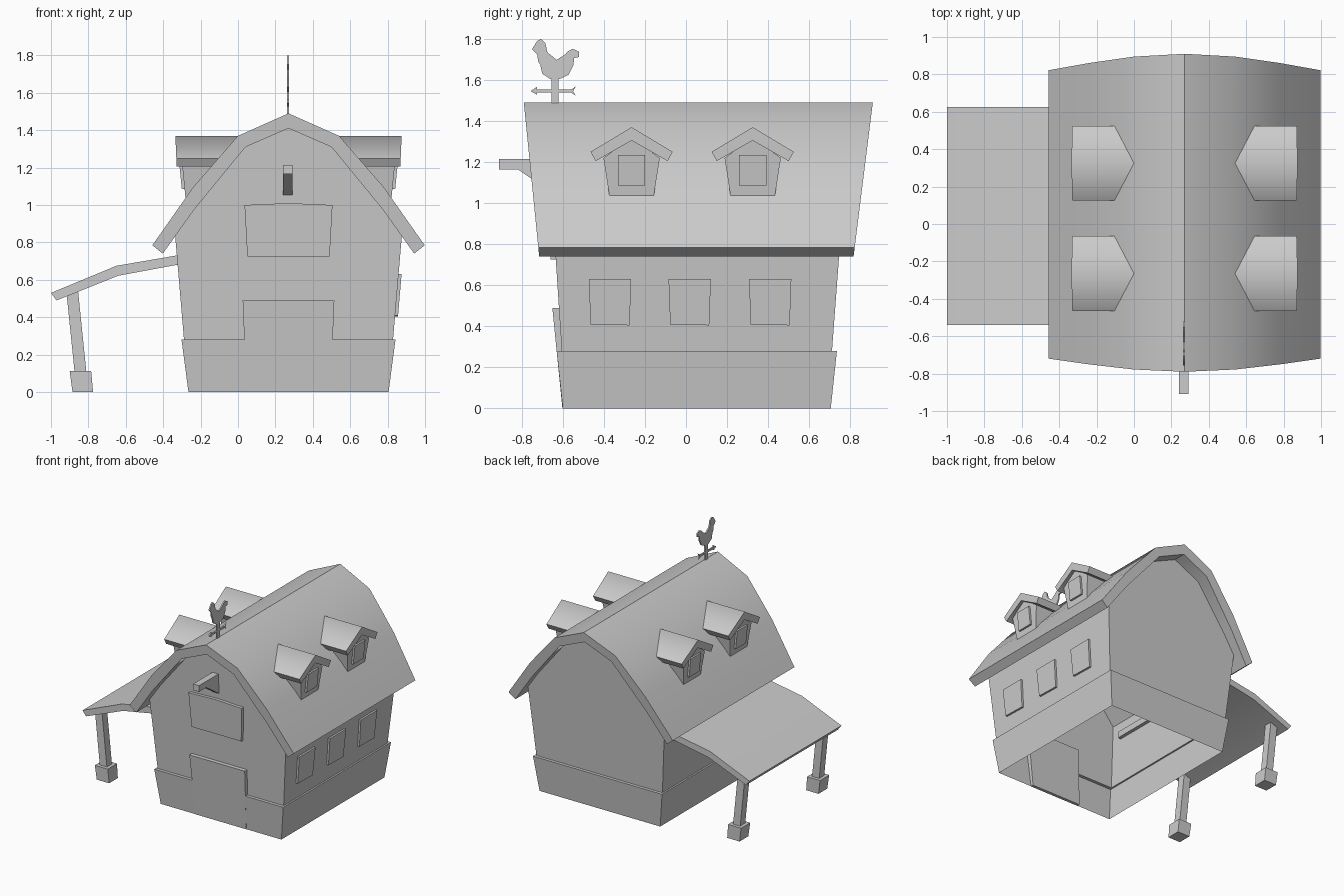
import bpy
import bmesh
from math import radians

cube = bpy.data.objects.get("Cube")
if cube:
    bpy.data.objects.remove(cube, do_unlink=True)

grey = bpy.data.materials.new("plain_grey")
grey.use_nodes = True
grey.diffuse_color = (0.6, 0.6, 0.6, 1)
grey.node_tree.nodes["Principled BSDF"].inputs["Base Color"].default_value = grey.diffuse_color

CX = 0.27  # centre line of the barn


def finish(name, bm, smooth_angle=30):
    """Turn a bmesh into a finished object."""
    bmesh.ops.recalc_face_normals(bm, faces=bm.faces)
    mesh = bpy.data.meshes.new(name)
    bm.to_mesh(mesh)
    bm.free()
    mesh.materials.append(grey)
    obj = bpy.data.objects.new(name, mesh)
    bpy.context.collection.objects.link(obj)
    bpy.ops.object.select_all(action="DESELECT")
    bpy.context.view_layer.objects.active = obj
    obj.select_set(True)
    bpy.ops.object.shade_smooth_by_angle(angle=radians(smooth_angle))
    return obj


def prism(name, outline, start, end, smooth_angle=30, open_last=False):
    """Join an outline mapped by start() to the same outline mapped by end()."""
    bm = bmesh.new()
    near = [bm.verts.new(start(a, b)) for a, b in outline]
    far = [bm.verts.new(end(a, b)) for a, b in outline]
    bm.faces.new(near)
    bm.faces.new(far)
    count = len(outline)
    for i in range(count - 1 if open_last else count):
        j = (i + 1) % count
        bm.faces.new((near[i], near[j], far[j], far[i]))
    return finish(name, bm, smooth_angle)


def loft(name, rings, capped=True):
    """Stack rectangular rings given as (z, x0, x1, y0, y1)."""
    bm = bmesh.new()
    loops = []
    for z, x0, x1, y0, y1 in rings:
        corners = ((x0, y0), (x1, y0), (x1, y1), (x0, y1))
        loops.append([bm.verts.new((x, y, z)) for x, y in corners])
    for low, high in zip(loops, loops[1:]):
        for i in range(4):
            j = (i + 1) % 4
            bm.faces.new((low[i], low[j], high[j], high[i]))
    if capped:
        bm.faces.new(loops[0])
        bm.faces.new(loops[-1])
    return finish(name, bm)


def mirrored(half):
    """Complete a half profile that runs from the outside to the centre."""
    return half + [(-a, b) for a, b in reversed(half) if a > 0]


# Leaning wall planes
def front_y(z):
    return -0.587 - 0.065 * z


def back_y(z):
    return 0.69 + 0.075 * z


def side_half(z):
    return 0.535 + 0.085 * z


# Barn walls with gables, open below
wall_half = [(side_half(0.28), 0.28), (side_half(0.84), 0.84), (0.51, 0.99), (0.24, 1.33), (0, 1.43)]
prism("barn_walls", mirrored(wall_half),
      lambda a, z: (CX + a, front_y(z), z),
      lambda a, z: (CX + a, back_y(z), z), open_last=True)

# Skirt around the foot, open below
loft("foundation_skirt", [
    (0, CX - 0.535, CX + 0.535, -0.6, 0.705),
    (0.28, CX - 0.572, CX + 0.572, -0.63, 0.735),
    (0.28, CX - side_half(0.28), CX + side_half(0.28), front_y(0.28), back_y(0.28)),
], capped=False)

# Curved barn roof shell with leaning ends
roof_top = mirrored([(0.728, 0.785), (0.51, 1.095), (0.27, 1.37), (0, 1.49)])
roof_under = mirrored([(0.672, 0.74), (0.507, 0.972), (0.23, 1.31), (0, 1.41)])


def roof_shell():
    bm = bmesh.new()

    def row(points, at_back):
        verts = []
        for a, z in points:
            drop = 1.49 - z
            y = 0.91 - 0.125 * drop if at_back else -0.79 + 0.1 * drop
            verts.append(bm.verts.new((CX + a, y, z)))
        return verts

    rows = [row(roof_top, False), row(roof_top, True), row(roof_under, True), row(roof_under, False)]
    for i, strip in enumerate(rows):
        other = rows[(i + 1) % 4]
        for k in range(len(strip) - 1):
            bm.faces.new((strip[k], strip[k + 1], other[k + 1], other[k]))
    for k in (0, -1):
        bm.faces.new([strip[k] for strip in rows])
    return finish("main_roof", bm)


roof_shell()

# Front doors
prism("barn_door", [(0.045, 0), (0.495, 0), (0.515, 0.49), (0.025, 0.49)],
      lambda x, z: (x, -0.602 - 0.1 * z, z),
      lambda x, z: (x, front_y(z) + 0.01, z))
prism("loft_door", [(0.05, 0.725), (0.49, 0.725), (0.505, 1.0), (CX, 1.01), (0.035, 1.0)],
      lambda x, z: (x, front_y(z) - 0.025, z),
      lambda x, z: (x, front_y(z) + 0.01, z))

# Hoist beam and its brace
loft("hoist_beam", [(z, 0.24, 0.292, -0.91, -0.64) for z in (1.165, 1.215)])
prism("hoist_brace", [(-0.82, 1.165), (-0.65, 1.05), (-0.65, 1.165)],
      lambda y, z: (0.24, y, z), lambda y, z: (0.292, y, z))

# Side windows
for i, y in enumerate((-0.37, 0.018, 0.41)):
    prism(f"side_window_{i + 1}",
          [(y - 0.095, 0.41), (y + 0.095, 0.405), (y + 0.103, 0.63), (y - 0.103, 0.63)],
          lambda a, z: (CX + side_half(z) + 0.016, a, z),
          lambda a, z: (CX + side_half(z) - 0.01, a, z))

# Dormers on both slopes
dormer_face = mirrored([(0.108, 1.035), (0.137, 1.22), (0, 1.32)])
dormer_roof = [(0.2, 1.25), (0, 1.37), (-0.2, 1.25), (-0.175, 1.205), (0, 1.305), (0.175, 1.205)]
dormer_pane = [(-0.066, 1.085), (0.066, 1.085), (0.066, 1.235), (-0.066, 1.235)]


def dormer(side, y, label):
    def at(reach, lean=0.0):
        return lambda a, z: (CX + side * (reach + lean * (z - 1.2)), y + a, z)

    prism(f"dormer_body_{label}", dormer_face, at(0.567, 0.1), at(0.24))
    prism(f"dormer_roof_{label}", dormer_roof, at(0.598, 0.04), at(0.25), smooth_angle=70)
    prism(f"dormer_window_{label}", dormer_pane, at(0.582, 0.1), at(0.55, 0.1))


for side, word in ((1, "left"), (-1, "right")):
    for y, end in ((-0.265, "front"), (0.325, "back")):
        dormer(side, y, f"{end}_{word}")

# Lean-to porch roof
porch = [(-1, 0.53), (-0.65, 0.675), (-0.3, 0.735), (-0.3, 0.685), (-0.64, 0.622), (-0.97, 0.49)]
prism("porch_roof", porch, lambda x, z: (x, -0.54, z), lambda x, z: (x, 0.625, z))

# Porch posts on blocks
for y, end in ((-0.47, "front"), (0.53, "back")):
    loft(f"porch_post_{end}", [
        (0.1, -0.873, -0.81, y - 0.032, y + 0.032),
        (0.54, -0.918, -0.855, y - 0.032, y + 0.032),
    ])
    loft(f"post_block_{end}", [
        (0, -0.885, -0.775, y - 0.055, y + 0.055),
        (0.112, -0.9, -0.785, y - 0.058, y + 0.058),
    ])

# Weathervane: pole, arrow and bird cut from thin plate
plate_near = lambda y, z: (CX - 0.008, y, z)
plate_far = lambda y, z: (CX + 0.003, y, z)
prism("vane_pole", [(-0.655, 1.45), (-0.62, 1.45), (-0.62, 1.62), (-0.655, 1.62)], plate_near, plate_far)
prism("vane_arrow", [
    (-0.757, 1.546), (-0.725, 1.567), (-0.725, 1.553), (-0.56, 1.553), (-0.535, 1.57),
    (-0.55, 1.546), (-0.538, 1.524), (-0.56, 1.539), (-0.725, 1.539), (-0.725, 1.527),
], plate_near, plate_far)
prism("vane_bird", [
    (-0.75, 1.75), (-0.725, 1.79), (-0.707, 1.8), (-0.685, 1.78), (-0.675, 1.735), (-0.63, 1.698),
    (-0.588, 1.725), (-0.575, 1.74), (-0.552, 1.752), (-0.52, 1.737), (-0.52, 1.712), (-0.545, 1.707),
    (-0.548, 1.672), (-0.572, 1.625), (-0.617, 1.604), (-0.66, 1.604), (-0.7, 1.63), (-0.71, 1.675),
    (-0.72, 1.69), (-0.725, 1.725),
], plate_near, plate_far)
